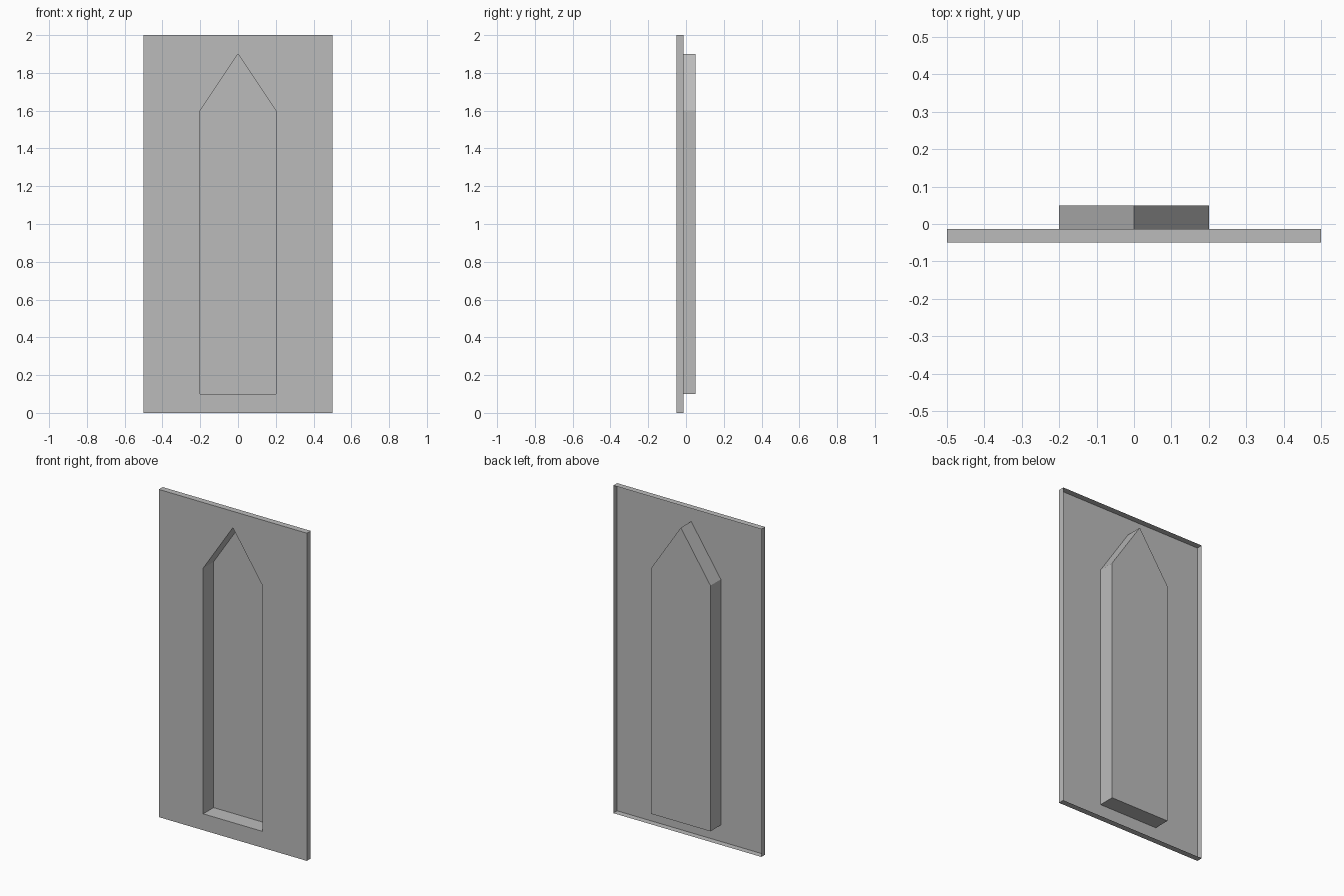
import bpy
import bmesh

cube = bpy.data.objects.get("Cube")
if cube:
    bpy.data.objects.remove(cube)

FRONT, RIM_BACK, NICHE_BACK = -0.05, -0.013, 0.05
GREY = (0.5, 0.5, 0.5, 1)

# Plain grey material
mat = bpy.data.materials.new("plain grey")
mat.use_nodes = True
mat.diffuse_color = GREY
mat.node_tree.nodes["Principled BSDF"].inputs["Base Color"].default_value = GREY

bm = bmesh.new()


def outline(points, y):
    """Closed loop of edges in the x-z plane at depth y."""
    verts = [bm.verts.new((x, y, z)) for x, z in points]
    edges = [bm.edges.new((a, b)) for a, b in zip(verts, verts[1:] + verts[:1])]
    return verts, edges


def push_back(verts, y):
    """Extrude a loop straight back to depth y; return the new loop."""
    ends = [bm.verts.new((v.co.x, y, v.co.z)) for v in verts]
    n = len(verts)
    for i in range(n):
        j = (i + 1) % n
        bm.faces.new((verts[i], verts[j], ends[j], ends[i]))
    return ends


# Front sheet with a pointed opening
rim, rim_edges = outline([(-0.5, 0), (0.5, 0), (0.5, 2), (-0.5, 2)], FRONT)
niche, niche_edges = outline(
    [(-0.2, 0.1), (0.2, 0.1), (0.2, 1.6), (0, 1.9), (-0.2, 1.6)], FRONT)
bmesh.ops.triangle_fill(bm, edges=rim_edges + niche_edges, use_beauty=True)

# Folded outer rim, open at the back
push_back(rim, RIM_BACK)

# Recessed niche with a closed back
back_face = bm.faces.new(push_back(niche, NICHE_BACK))

# Face the whole sheet towards the front
bmesh.ops.recalc_face_normals(bm, faces=bm.faces[:])
back_face.normal_update()
if back_face.normal.y > 0:
    bmesh.ops.reverse_faces(bm, faces=bm.faces[:])

mesh = bpy.data.meshes.new("niche_panel")
bm.to_mesh(mesh)
bm.free()
mesh.materials.append(mat)
panel = bpy.data.objects.new("niche_panel", mesh)
bpy.context.collection.objects.link(panel)
